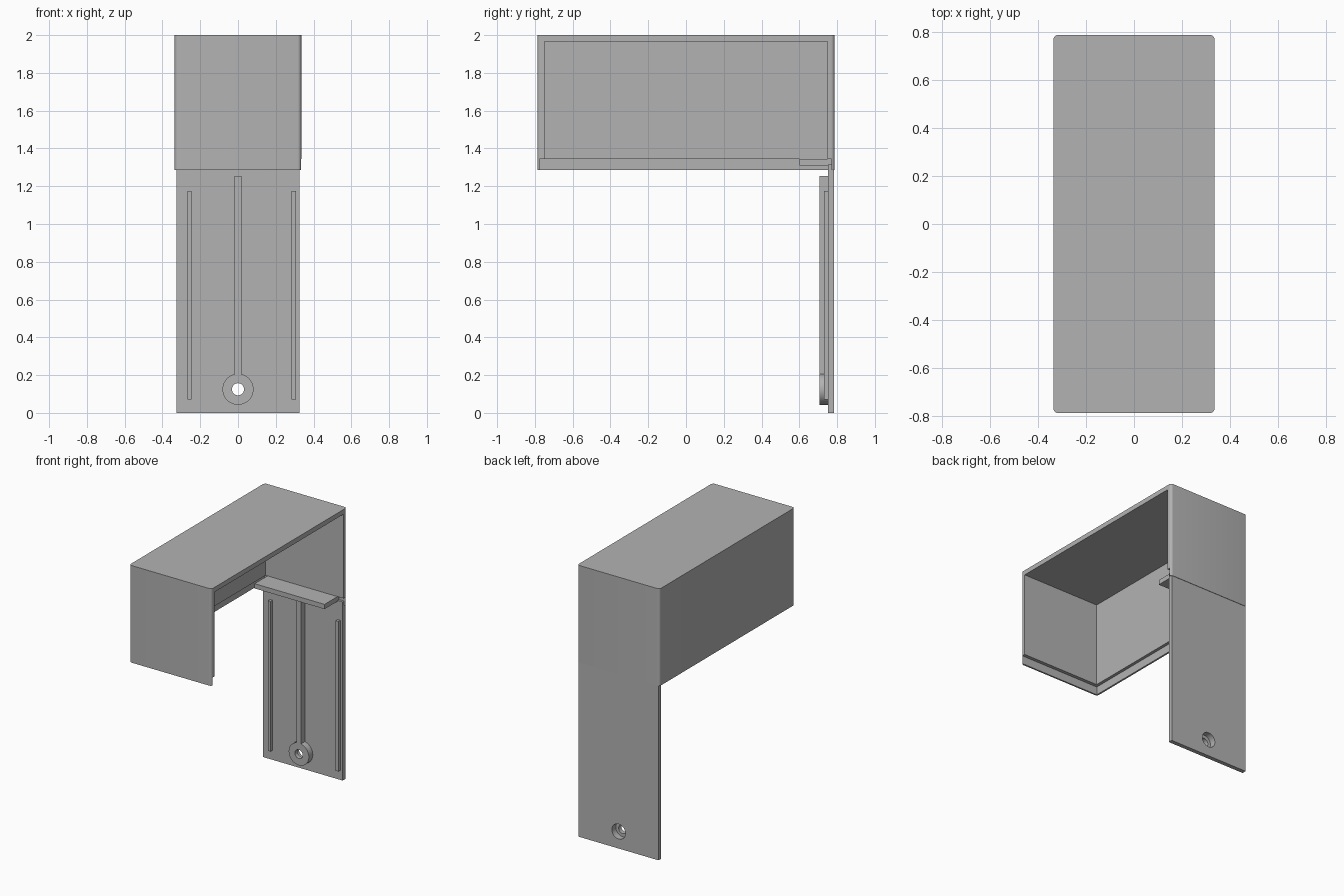
import bpy, bmesh, math
from mathutils import Matrix, Vector

cube = bpy.data.objects.get("Cube")
if cube:
    bpy.data.objects.remove(cube, do_unlink=True)

grey = bpy.data.materials.new("plain grey")
grey.use_nodes = True
grey.diffuse_color = (0.45, 0.45, 0.45, 1)
grey.node_tree.nodes["Principled BSDF"].inputs["Base Color"].default_value = grey.diffuse_color


def finish(name, bm):
    mesh = bpy.data.meshes.new(name)
    bm.to_mesh(mesh)
    bm.free()
    mesh.materials.append(grey)
    obj = bpy.data.objects.new(name, mesh)
    bpy.context.collection.objects.link(obj)
    return obj


def box(name, xs, ys, zs, corner=0):
    """Box from ranges, with optional rounded vertical corners."""
    bm = bmesh.new()
    bmesh.ops.create_cube(bm, size=1)
    for v in bm.verts:
        v.co = Vector([r[1] if c > 0 else r[0] for c, r in zip(v.co, (xs, ys, zs))])
    if corner:
        upright = [e for e in bm.edges if abs(e.verts[0].co.z - e.verts[1].co.z) > 0.01]
        bmesh.ops.bevel(bm, geom=upright, offset=corner, segments=6, profile=0.5, affect='EDGES')
    return finish(name, bm)


def disc(name, radius, ys, z):
    """Cylinder lying along y."""
    bm = bmesh.new()
    place = Matrix.Translation((0, sum(ys) / 2, z)) @ Matrix.Rotation(math.pi / 2, 4, 'X')
    bmesh.ops.create_cone(bm, cap_ends=True, segments=48, radius1=radius, radius2=radius,
                          depth=ys[1] - ys[0], matrix=place)
    return finish(name, bm)


def cut(target, cutters):
    for cutter in cutters:
        mod = target.modifiers.new("cut", 'BOOLEAN')
        mod.operation = 'DIFFERENCE'
        mod.solver = 'EXACT'
        mod.object = cutter
        cutter.hide_render = True
        bpy.context.view_layer.objects.active = target
        bpy.ops.object.modifier_apply(modifier=mod.name)
        bpy.data.objects.remove(cutter, do_unlink=True)


# Hood: open below and on its left side, with a rebate round the lower rim
hood = box("hood", (-0.335, 0.335), (-0.787, 0.787), (1.285, 2), corner=0.02)
cut(hood, [box("cavity_cutter", (-0.3, 0.5), (-0.75, 0.75), (1.2, 1.965)),
           box("rebate_cutter", (-0.322, 0.5), (-0.775, 0.77), (1.2, 1.345))])

# Back plate with its shelf and stiffening ribs
plate = box("back_plate", (-0.325, 0.325), (0.753, 0.784), (0, 1.315))
box("shelf", (-0.285, 0.285), (0.6, 0.77), (1.31, 1.345))
for name, x in (("right_rib", -0.257), ("left_rib", 0.295)):
    box(name, (x - 0.011, x + 0.011), (0.73, 0.755), (0.07, 1.175))
box("centre_rib", (-0.018, 0.018), (0.707, 0.755), (0.2, 1.255))

# Screw boss: counterbored from behind
HOLE_Z = 0.125
boss = disc("screw_boss", 0.082, (0.707, 0.755), HOLE_Z)
cut(boss, [disc("hole_cutter", 0.032, (0.6, 0.9), HOLE_Z),
           disc("bore_cutter", 0.055, (0.738, 0.9), HOLE_Z)])
cut(plate, [disc("plate_cutter", 0.055, (0.6, 0.9), HOLE_Z)])

# Smooth the round surfaces, keep the edges sharp
bpy.ops.object.select_all(action='DESELECT')
for obj in (hood, plate, boss):
    obj.select_set(True)
bpy.context.view_layer.objects.active = hood
bpy.ops.object.shade_smooth_by_angle(angle=math.radians(30))
